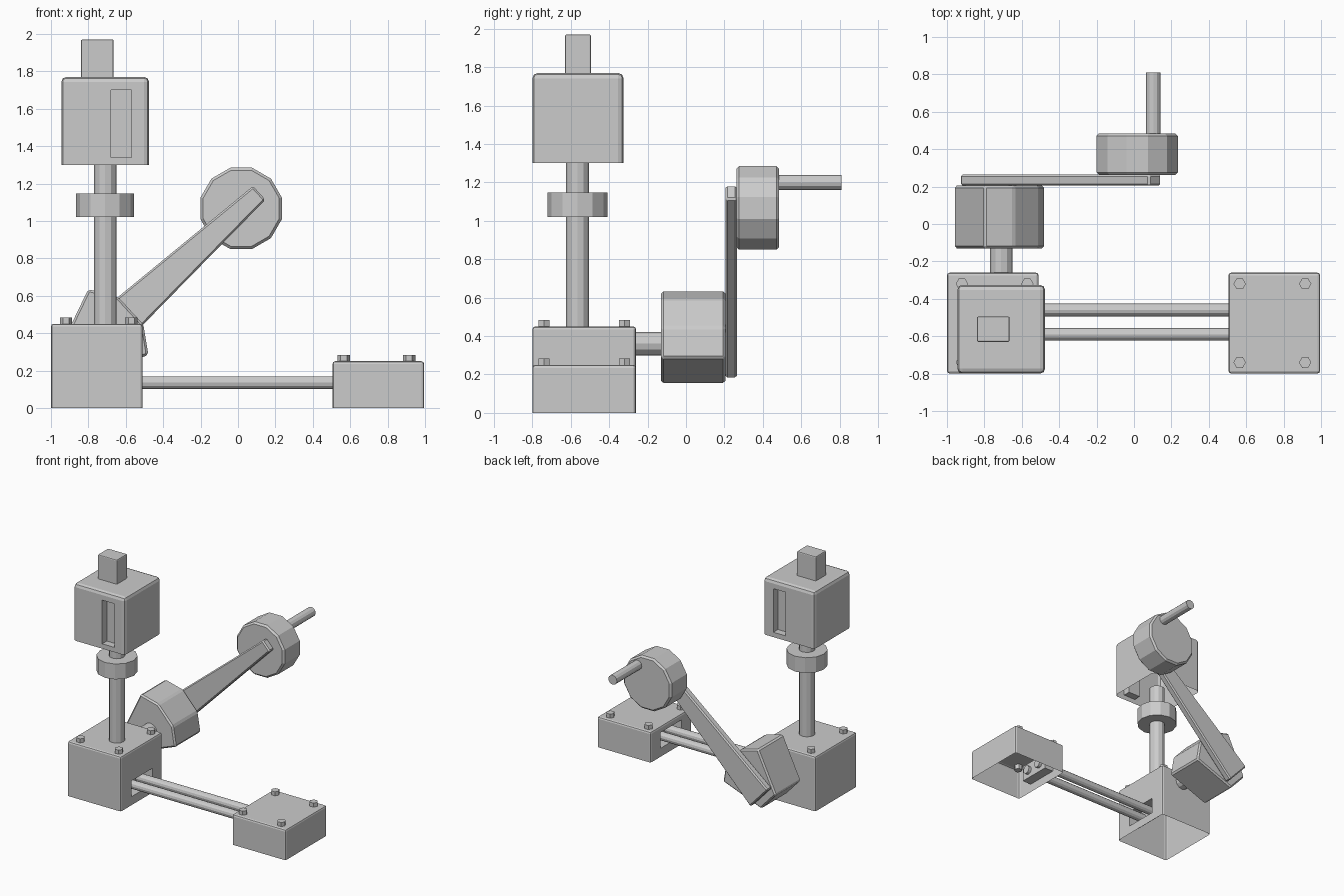
import bpy, bmesh, math
from mathutils import Vector, Matrix

if "Cube" in bpy.data.objects:
    bpy.data.objects.remove(bpy.data.objects["Cube"])


def finish(name, bm):
    bmesh.ops.recalc_face_normals(bm, faces=bm.faces)
    mesh = bpy.data.meshes.new(name)
    bm.to_mesh(mesh)
    bm.free()
    obj = bpy.data.objects.new(name, mesh)
    bpy.context.collection.objects.link(obj)
    return obj


def box(name, lo, hi, bevel=0.0):
    """Box between two corners; all edges but the bottom ring are bevelled."""
    lo, hi = Vector(lo), Vector(hi)
    bm = bmesh.new()
    size = hi - lo
    bmesh.ops.create_cube(bm, size=1, matrix=Matrix.Translation((lo + hi) / 2) @ Matrix.Diagonal((*size, 1)))
    if bevel:
        edges = [e for e in bm.edges if any(v.co.z > lo.z + 1e-4 for v in e.verts)]
        bmesh.ops.bevel(bm, geom=edges, offset=bevel, segments=2, profile=0.5, affect='EDGES')
    return finish(name, bm)


def housing(name, lo, hi, bevel, recesses):
    """Open-bottomed shell with slots sunk into its sides."""
    obj = box(name, lo, hi, bevel)
    for a, b in recesses:
        cutter = box("slot_cutter", a, b)
        cutter.hide_render = True
        mod = obj.modifiers.new("slot", 'BOOLEAN')
        mod.operation, mod.solver, mod.object = 'DIFFERENCE', 'EXACT', cutter
        bpy.context.view_layer.objects.active = obj
        bpy.ops.object.modifier_apply(modifier=mod.name)
        bpy.data.objects.remove(cutter)
    bm = bmesh.new()
    bm.from_mesh(obj.data)
    bottom = [f for f in bm.faces if all(abs(v.co.z - lo[2]) < 1e-4 for v in f.verts)]
    bmesh.ops.delete(bm, geom=bottom, context='FACES')
    bm.to_mesh(obj.data)
    bm.free()
    return obj


def rod(name, start, end, radius, sides=12, turn=0.0, bevel=0.0):
    start, end = Vector(start), Vector(end)
    d = end - start
    rot = {0: Matrix.Rotation(math.pi / 2, 4, 'Y'),
           1: Matrix.Rotation(-math.pi / 2, 4, 'X'),
           2: Matrix.Identity(4)}[max(range(3), key=lambda i: abs(d[i]))]
    bm = bmesh.new()
    bmesh.ops.create_cone(bm, cap_ends=True, segments=sides, radius1=radius, radius2=radius, depth=d.length,
                          matrix=Matrix.Translation((start + end) / 2) @ rot @ Matrix.Rotation(turn, 4, 'Z'))
    if bevel:
        rim = [e for e in bm.edges if any(len(f.verts) > 4 for f in e.link_faces)]
        bmesh.ops.bevel(bm, geom=rim, offset=bevel, segments=1, affect='EDGES')
    return finish(name, bm)


def plate(name, pts, y0, y1, bevel):
    """Profile in the arm's own tilted frame (u along the arm), extruded in y."""
    c, s = math.cos(ARM), math.sin(ARM)
    bm = bmesh.new()
    vs = [bm.verts.new((HUB_X + u * c - v * s, y0, HUB_Z + u * s + v * c)) for u, v in pts]
    f = bm.faces.new(vs)
    new = bmesh.ops.extrude_face_region(bm, geom=[f])['geom']
    bmesh.ops.translate(bm, verts=[g for g in new if isinstance(g, bmesh.types.BMVert)], vec=(0, y1 - y0, 0))
    bmesh.ops.recalc_face_normals(bm, faces=bm.faces)
    bmesh.ops.bevel(bm, geom=bm.edges[:], offset=bevel, segments=1, affect='EDGES')
    return finish(name, bm)


HUB_X, HUB_Z, ARM = -0.71, 0.395, math.radians(42.5)
PX, PY = -0.71, -0.565          # post axis

# base boxes with a slot where the rails enter
housing("tall_base", (-1, -0.80, 0), (-0.51, -0.26, 0.45), 0.015,
        [((-0.59, -0.66, 0.07), (-0.40, -0.39, 0.20))])
housing("low_base", (0.505, -0.80, 0), (0.995, -0.26, 0.25), 0.015,
        [((0.40, -0.66, 0.07), (0.585, -0.39, 0.20))])

# twin rails
for i, y in enumerate((-0.59, -0.46)):
    rod(f"rail_{i}", (-0.61, y, 0.135), (0.61, y, 0.135), 0.034)

# hexagonal bolts on both bases
for base, xs, z in (("tall", (-0.92, -0.57), 0.45), ("low", (0.565, 0.915), 0.25)):
    for i, x in enumerate(xs):
        for j, y in enumerate((-0.74, -0.32)):
            rod(f"{base}_base_bolt_{i}{j}", (x, y, z - 0.04), (x, y, z + 0.033), 0.033, 6, math.pi / 2)

# post, collar, motor housing and cap
rod("post", (PX, PY, 0.43), (PX, PY, 1.34), 0.061)
rod("collar", (PX, PY, 1.02), (PX, PY, 1.147), 0.155)
housing("upper_housing", (-0.945, -0.80, 1.30), (-0.475, -0.325, 1.77), 0.028,
        [((-0.68, -0.9, 1.34), (-0.57, -0.74, 1.70)),
         ((-0.68, -0.385, 1.34), (-0.57, -0.2, 1.70))])
box("housing_cap", (-0.84, -0.63, 1.75), (-0.665, -0.495, 1.97), 0.008)

# pivot shaft, hub and tapered arm
rod("pivot_shaft", (PX, -0.28, 0.36), (PX, -0.11, 0.36), 0.061)
half = [(0.185, 0.10), (0.095, 0.238), (-0.25, 0.10)]
plate("hub", half + [(u, -v) for u, v in reversed(half)], -0.13, 0.205, 0.012)
plate("arm", [(1.117, 0.049), (-0.19, 0.12), (-0.19, -0.12), (1.117, -0.049)], 0.205, 0.265, 0.01)

# wheel and handle
rod("wheel", (0.017, 0.262, 1.067), (0.017, 0.485, 1.067), 0.225, 12, math.radians(15), 0.014)
rod("handle", (0.103, 0.47, 1.20), (0.103, 0.81, 1.20), 0.039)
